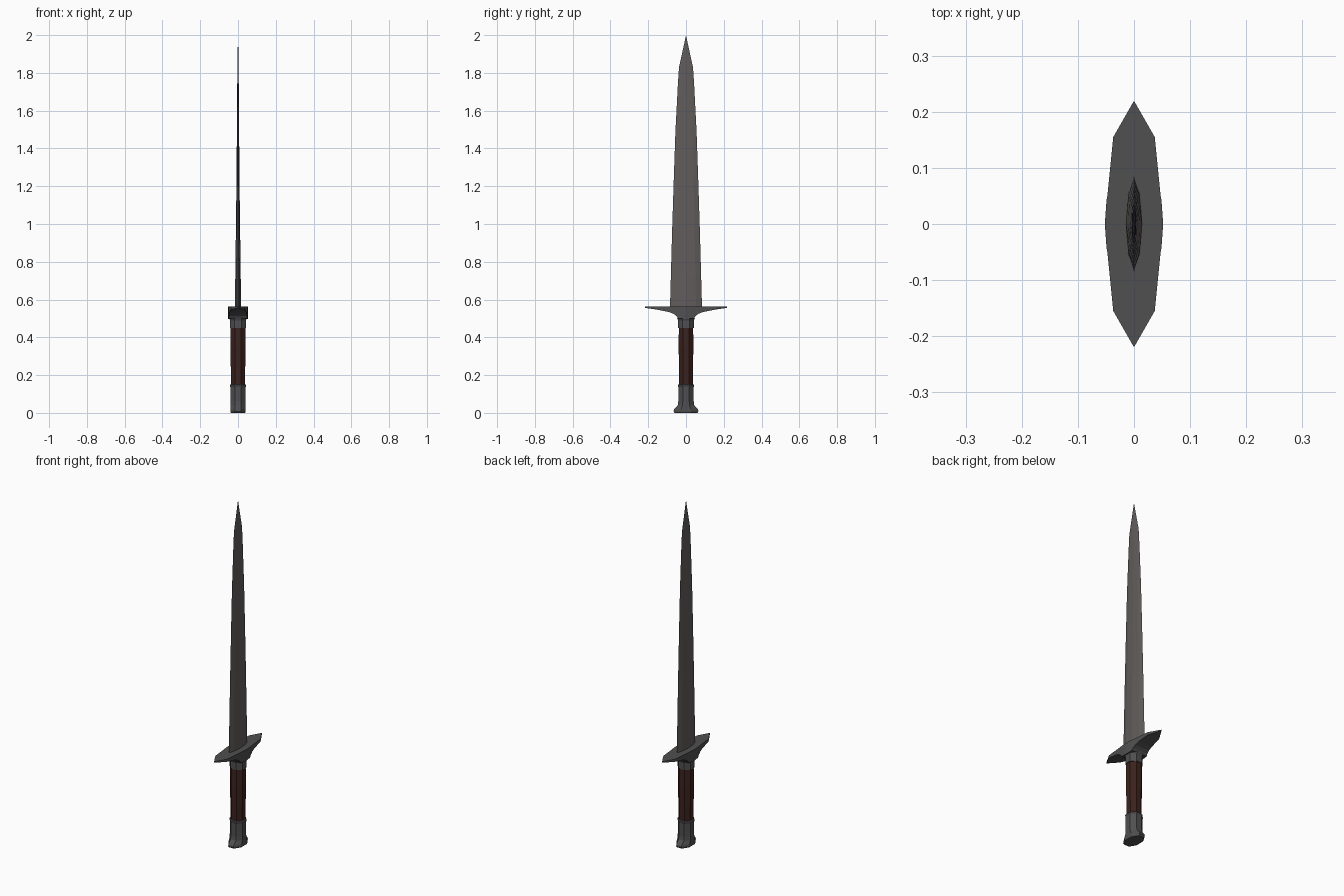
import bpy, bmesh, math

if "Cube" in bpy.data.objects:
    bpy.data.objects.remove(bpy.data.objects["Cube"])


def material(name, r, g, b):
    mat = bpy.data.materials.new(name)
    mat.diffuse_color = (r, g, b, 1)
    mat.use_nodes = True
    mat.node_tree.nodes["Principled BSDF"].inputs["Base Color"].default_value = mat.diffuse_color
    return mat


def loft(name, rings, mat):
    """Skin a stack of equal-sized rings and cap both ends."""
    bm = bmesh.new()
    loops = [[bm.verts.new(p) for p in ring] for ring in rings]
    n = len(loops[0])
    for a, b in zip(loops, loops[1:]):
        for i in range(n):
            j = (i + 1) % n
            bm.faces.new((a[i], a[j], b[j], b[i]))
    bm.faces.new(loops[0][::-1])
    bm.faces.new(loops[-1])
    bmesh.ops.remove_doubles(bm, verts=bm.verts, dist=1e-5)
    bmesh.ops.recalc_face_normals(bm, faces=bm.faces)
    mesh = bpy.data.meshes.new(name)
    bm.to_mesh(mesh)
    bm.free()
    ob = bpy.data.objects.new(name, mesh)
    bpy.context.collection.objects.link(ob)
    mesh.materials.append(mat)
    return ob


def octagon(z, rx, ry):
    """Octagon with flats at distance rx and ry from the axis."""
    k = 1 / math.cos(math.pi / 8)
    angles = [math.pi / 8 + i * math.pi / 4 for i in range(8)]
    return [(rx * k * math.cos(t), ry * k * math.sin(t), z) for t in angles]


def blade_ring(z, w, t):
    """Lens-shaped blade section, half width w, half thickness t."""
    half = [(0, -w), (t * .7, -w * .62), (t, 0), (t * .7, w * .62)]
    return [(x, y, z) for x, y in half] + [(-x, -y, z) for x, y in half]


steel = material("steel", .122, .108, .108)
iron = material("iron", .08, .08, .08)
leather = material("leather", .045, .016, .012)

# Blade: z, half width, half thickness
blade = [(.55, .085, .015), (.73, .080, .0145), (.98, .073, .011),
         (1.23, .065, .008), (1.49, .056, .006), (1.74, .043, .004),
         (1.83, .037, .003), (1.93, .015, .0015), (2.0, 0, 0)]
loft("blade", [blade_ring(*b) for b in blade], steel)

# Crossguard: y, half thickness, underside height; flat top, mirrored in y
half = [(0, .052, .497), (.042, .049, .5), (.05, .0475, .512), (.065, .046, .524),
        (.09, .0435, .534), (.155, .037, .547), (.218, .001, .556)]
stations = [(-y, t, z) for y, t, z in half[:0:-1]] + half
loft("crossguard", [[(-t, y, z), (t, y, z), (t, y, .562), (-t, y, .562)]
                    for y, t, z in stations], iron)

# Grip and metal fittings: z, half x, half y
loft("collar", [octagon(*r) for r in
                [(.45, .042, .042), (.49, .042, .042), (.502, .047, .047)]], iron)
loft("grip", [octagon(*r) for r in
              [(.145, .036, .036), (.25, .0385, .0375), (.35, .041, .039),
               (.455, .0385, .038)]], leather)
loft("pommel", [octagon(*r) for r in
                [(0, .038, .06), (.008, .041, .066), (.018, .041, .064),
                 (.04, .041, .044), (.06, .041, .041), (.138, .041, .041)]], iron)
loft("pommel_ring", [octagon(*r) for r in
                     [(.136, .041, .041), (.14, .0435, .0435),
                      (.147, .0435, .0435), (.151, .04, .04)]], iron)
